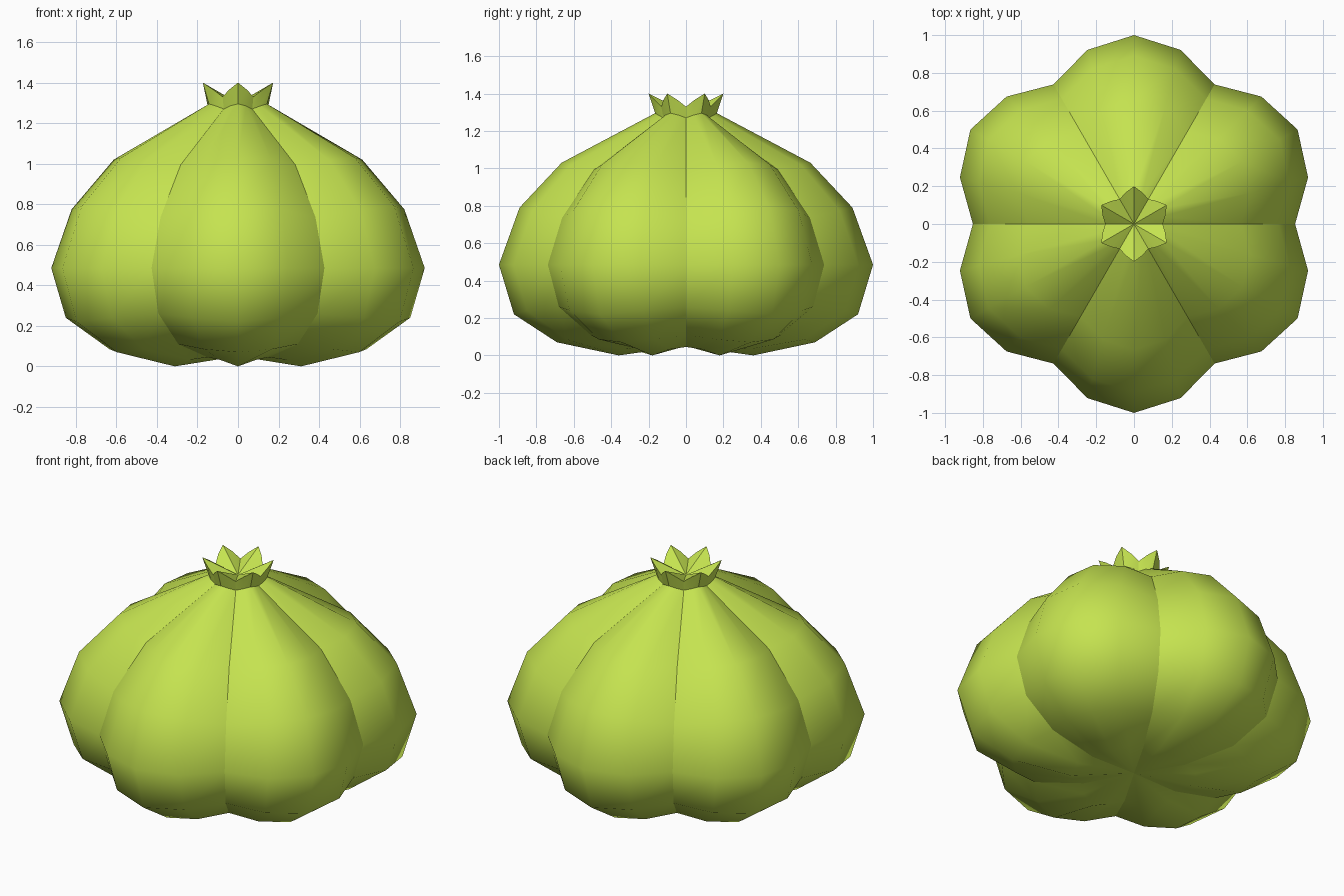
import bpy, bmesh, math

if "Cube" in bpy.data.objects:
    bpy.data.objects.remove(bpy.data.objects["Cube"])

green = bpy.data.materials.new("lime green")
green.diffuse_color = (0.56, 0.77, 0.08, 1)
green.use_nodes = True
green.node_tree.nodes["Principled BSDF"].inputs["Base Color"].default_value = green.diffuse_color

# Rings from bottom to top: (radius, height) on lobe ridge, half way, groove
rings = [
    ((0.36, 0.00), (0.342, 0.032), (0.30, 0.045)),
    ((0.69, 0.07), (0.657, 0.085), (0.59, 0.11)),
    ((0.92, 0.22), (0.88, 0.24), (0.785, 0.26)),
    ((1.00, 0.485), (0.954, 0.485), (0.853, 0.485)),
    ((0.89, 0.79), (0.85, 0.775), (0.765, 0.735)),
    ((0.665, 1.03), (0.635, 1.02), (0.565, 0.995)),
    ((0.165, 1.295), (0.155, 1.285), (0.14, 1.27)),
    # crown points
    ((0.20, 1.40), (0.172, 1.365), (0.152, 1.33)),
]
SIDES = 24
PATTERN = [2, 1, 0, 1]  # groove, half way, ridge, half way

bm = bmesh.new()
loops = []
for ring in rings:
    loop = []
    for i in range(SIDES):
        r, z = ring[PATTERN[i % 4]]
        a = 2 * math.pi * i / SIDES
        loop.append(bm.verts.new((r * math.cos(a), r * math.sin(a), z)))
    loops.append(loop)
bottom = bm.verts.new((0, 0, 0.05))
top = bm.verts.new((0, 0, 1.30))

# Skin, underside and hollow crown
for i in range(SIDES):
    j = (i + 1) % SIDES
    for a, b in zip(loops, loops[1:]):
        bm.faces.new((a[i], a[j], b[j], b[i]))
    bm.faces.new((bottom, loops[0][j], loops[0][i]))
    bm.faces.new((top, loops[-1][i], loops[-1][j]))
for f in bm.faces:
    f.smooth = True

# Sharp grooves between lobes, sharp crown rim and base
column = [bottom] + [None]
for i in range(0, SIDES, 4):
    line = [bottom] + [l[i] for l in loops] + [top]
    for a, b in zip(line, line[1:]):
        bm.edges.get((a, b)).smooth = False
for loop in loops[-2:]:
    for i in range(SIDES):
        bm.edges.get((loop[i], loop[(i + 1) % SIDES])).smooth = False
for i in range(2, SIDES, 4):
    bm.edges.get((loops[-2][i], loops[-1][i])).smooth = False
    bm.edges.get((loops[-1][i], top)).smooth = False

mesh = bpy.data.meshes.new("fruit_body")
bm.to_mesh(mesh)
bm.free()
mesh.materials.append(green)
obj = bpy.data.objects.new("fruit_body", mesh)
bpy.context.collection.objects.link(obj)
